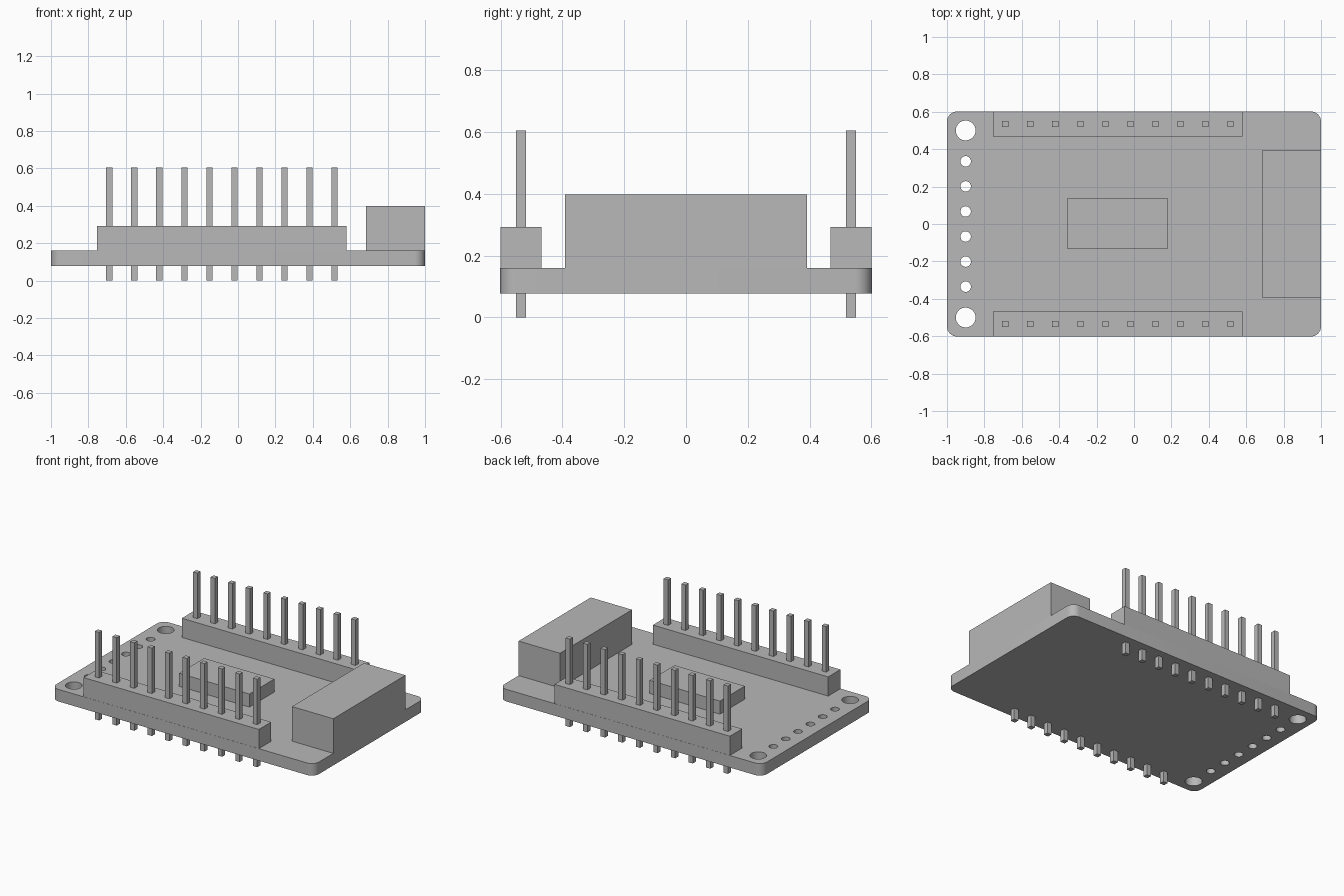
import bpy
from math import sin, cos, pi, radians

old = bpy.data.objects.get("Cube")
if old:
    bpy.data.objects.remove(old, do_unlink=True)

gray = bpy.data.materials.new("plain_gray")
gray.use_nodes = True
gray.diffuse_color = (0.48, 0.48, 0.48, 1)
gray.node_tree.nodes["Principled BSDF"].inputs["Base Color"].default_value = (0.48, 0.48, 0.48, 1)

BOARD_BOTTOM, BOARD_TOP = 0.077, 0.16
HALF_X, HALF_Y = 1.0, 0.602


def box(name, x, y, z):
    """Box from (low, high) ranges on each axis."""
    bpy.ops.mesh.primitive_cube_add(size=1, location=[sum(r) / 2 for r in (x, y, z)])
    ob = bpy.context.object
    ob.name = name
    ob.scale = [r[1] - r[0] for r in (x, y, z)]
    bpy.ops.object.transform_apply(location=False, rotation=False, scale=True)
    ob.data.materials.append(gray)
    return ob


def arc(cx, cy, r, start, end, steps):
    return [(cx + r * cos(start + (end - start) * i / steps),
             cy + r * sin(start + (end - start) * i / steps)) for i in range(steps + 1)]


# Circuit board: rounded outline with round holes, extruded
def add_loop(curve, points):
    spline = curve.splines.new("POLY")
    spline.points.add(len(points) - 1)
    for p, (x, y) in zip(spline.points, points):
        p.co = (x, y, 0, 1)
    spline.use_cyclic_u = True


curve = bpy.data.curves.new("board", "CURVE")
curve.dimensions = "2D"
curve.fill_mode = "BOTH"
curve.extrude = (BOARD_TOP - BOARD_BOTTOM) / 2

radius = 0.055
outline = []
for i, (sx, sy) in enumerate([(1, 1), (-1, 1), (-1, -1), (1, -1)]):
    outline += arc(sx * (HALF_X - radius), sy * (HALF_Y - radius), radius,
                   i * pi / 2, (i + 1) * pi / 2, 8)
add_loop(curve, outline)

for y in (-0.5, 0.5):                                  # mounting holes
    add_loop(curve, arc(-0.9, y, 0.053, 0, 2 * pi, 32)[:-1])
for i in range(6):                                     # row of small holes
    add_loop(curve, arc(-0.9, (i - 2.5) * 0.134, 0.028, 0, 2 * pi, 24)[:-1])

board = bpy.data.objects.new("board", curve)
bpy.context.collection.objects.link(board)
board.location.z = (BOARD_TOP + BOARD_BOTTOM) / 2
bpy.ops.object.select_all(action="DESELECT")
board.select_set(True)
bpy.context.view_layer.objects.active = board
bpy.ops.object.convert(target="MESH")
board = bpy.context.object
board.data.materials.clear()
board.data.materials.append(gray)

# Weld the caps to the walls, then smooth the round corners
bpy.ops.object.mode_set(mode="EDIT")
bpy.ops.mesh.select_all(action="SELECT")
bpy.ops.mesh.remove_doubles(threshold=0.0001)
bpy.ops.mesh.normals_make_consistent(inside=False)
bpy.ops.object.mode_set(mode="OBJECT")
bpy.ops.object.shade_smooth_by_angle(angle=radians(30))

# Connector block and central chip
box("connector", (0.685, 1.0), (-0.392, 0.392), (BOARD_TOP, 0.398))
box("chip", (-0.355, 0.18), (-0.133, 0.138), (BOARD_TOP, 0.25))

# Pin headers along both long edges
for side, label in ((-1, "front"), (1, "back")):
    box(label + "_header", (-0.755, 0.58),
        sorted((side * 0.468, side * 0.601)), (BOARD_TOP, 0.292))
    for i in range(10):
        x, y, h = -0.688 + i * 0.1337, side * 0.534, 0.0165
        box(f"{label}_pin_{i + 1}", (x - h, x + h), (y - h, y + h), (0, 0.605))
